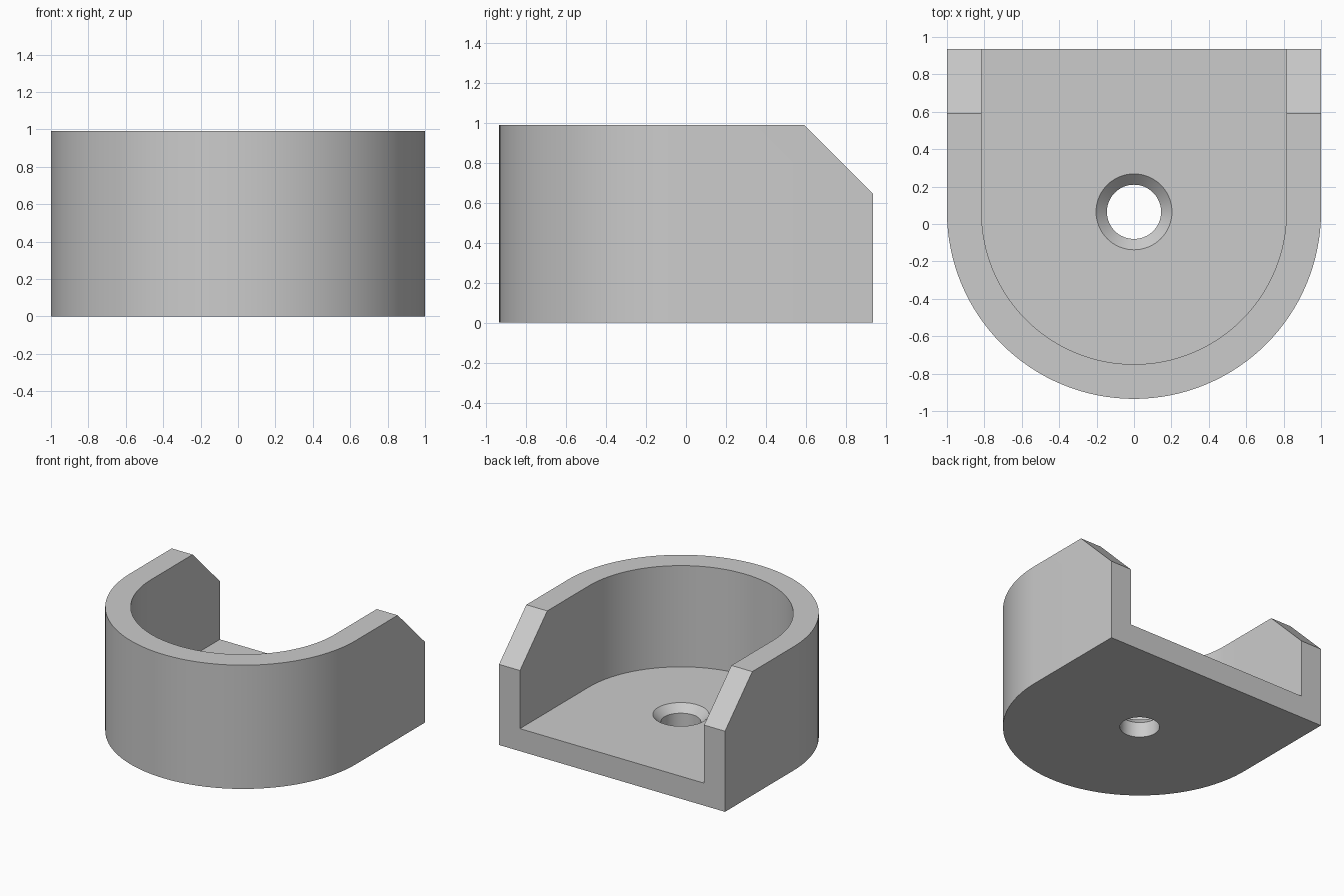
import bpy, bmesh, math

CENTRE_Y, BACK, HEIGHT = 0.065, 0.935, 0.99
OUTER, INNER, FLOOR = 1.0, 0.815, 0.18
HOLE, SINK = 0.145, 0.203
SEGMENTS = 64

if "Cube" in bpy.data.objects:
    bpy.data.objects.remove(bpy.data.objects["Cube"])

grey = bpy.data.materials.new("plain grey")
grey.use_nodes = True
colour = (0.6, 0.6, 0.6, 1)
grey.diffuse_color = colour
grey.node_tree.nodes["Principled BSDF"].inputs["Base Color"].default_value = colour


def loft(name, rings):
    """Closed solid through matching rings of points."""
    bm = bmesh.new()
    loops = [[bm.verts.new(p) for p in ring] for ring in rings]
    n = len(loops[0])
    for low, high in zip(loops, loops[1:]):
        for i in range(n):
            j = (i + 1) % n
            bm.faces.new((low[i], low[j], high[j], high[i]))
    bm.faces.new(loops[0][::-1])
    bm.faces.new(loops[-1])
    bmesh.ops.recalc_face_normals(bm, faces=bm.faces)
    mesh = bpy.data.meshes.new(name)
    bm.to_mesh(mesh)
    bm.free()
    mesh.materials.append(grey)
    obj = bpy.data.objects.new(name, mesh)
    bpy.context.collection.objects.link(obj)
    return obj


def u_ring(radius, back, z):
    """Half circle at the front with straight sides to the back."""
    arc = [math.pi * (1 + i / SEGMENTS) for i in range(SEGMENTS + 1)]
    pts = [(radius * math.cos(a), CENTRE_Y + radius * math.sin(a), z) for a in arc]
    return pts + [(radius, back, z), (-radius, back, z)]


def circle(radius, z):
    turns = [2 * math.pi * i / SEGMENTS for i in range(SEGMENTS)]
    return [(radius * math.cos(a), CENTRE_Y + radius * math.sin(a), z) for a in turns]


# Outer cup
cup = loft("open_cup", [u_ring(OUTER, BACK, z) for z in (0, HEIGHT)])

# Cavity open at the top and back
cavity = loft("cavity_cutter", [u_ring(INNER, 1.2, z) for z in (FLOOR, 1.3)])

# Countersunk screw hole
hole = loft("hole_cutter", [circle(HOLE, -0.1), circle(HOLE, FLOOR - SINK + HOLE),
                            circle(SINK + 0.1, FLOOR + 0.1)])

# Sloped rear corners of the walls
slope = [(0.49, 1.09), (1.135, 0.445), (1.135, 1.09)]
chamfer = loft("chamfer_cutter", [[(x, y, z) for y, z in slope] for x in (-1.2, 1.2)])

bpy.context.view_layer.objects.active = cup
for cutter in (cavity, hole, chamfer):
    cutter.hide_render = True
    mod = cup.modifiers.new(cutter.name, "BOOLEAN")
    mod.operation, mod.solver, mod.object = "DIFFERENCE", "EXACT", cutter
    bpy.ops.object.modifier_apply(modifier=mod.name)
    bpy.data.objects.remove(cutter)

# Smooth curves, crisp edges
bpy.ops.object.select_all(action="DESELECT")
cup.select_set(True)
bpy.ops.object.shade_smooth_by_angle(angle=math.radians(30))
